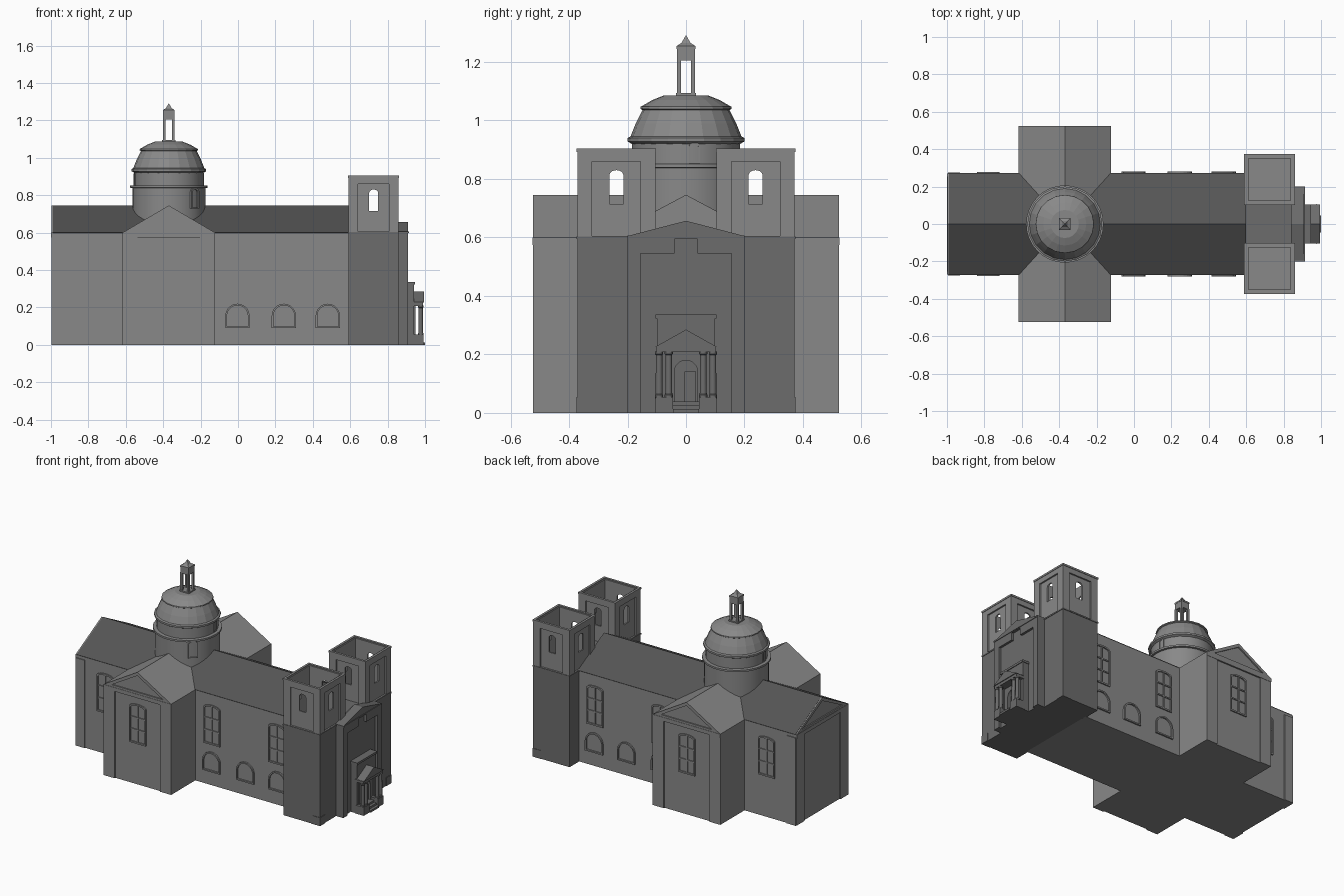
import bpy, bmesh, math
from mathutils import Matrix

if "Cube" in bpy.data.objects:
    bpy.data.objects.remove(bpy.data.objects["Cube"])

CX = -0.37  # crossing centre


def grey(name, v):
    m = bpy.data.materials.new(name)
    m.diffuse_color = (v, v, v, 1)
    m.use_nodes = True
    m.node_tree.nodes["Principled BSDF"].inputs["Base Color"].default_value = m.diffuse_color
    return m


STONE, DARK_STONE, SLATE = grey('stone', .25), grey('dark_stone', .15), grey('slate', .09)


def make(name, bm, mat=Matrix()):
    bmesh.ops.recalc_face_normals(bm, faces=bm.faces)
    bm.transform(mat)
    me = bpy.data.meshes.new(name)
    bm.to_mesh(me)
    bm.free()
    ob = bpy.data.objects.new(name, me)
    bpy.context.collection.objects.link(ob)
    return ob


def wall(x, y, turn=0):
    """Wall frame: local x along wall, local -y outward, z up."""
    return Matrix.Translation((x, y, 0)) @ Matrix.Rotation(math.radians(turn), 4, 'Z')


def prism(name, pts, y0, y1, mat=Matrix(), hole=None):
    """Extrude a (u, z) outline from y0 to y1, optionally with a matching hole loop."""
    bm = bmesh.new()
    loops = [[[bm.verts.new((u, y, z)) for u, z in p] for y in (y0, y1)]
             for p in ([pts, hole] if hole else [pts])]
    n = len(pts)
    for a, b in loops:
        for i in range(n):
            j = (i + 1) % n
            bm.faces.new((a[i], a[j], b[j], b[i]))
    for k in (0, 1):
        if hole:
            o, h = loops[0][k], loops[1][k]
            for i in range(n):
                j = (i + 1) % n
                bm.faces.new((o[i], o[j], h[j], h[i]))
        else:
            bm.faces.new(loops[0][k])
    return make(name, bm, mat)


def box(name, x0, x1, y0, y1, z0, z1, mat=Matrix()):
    return prism(name, [(x0, z0), (x1, z0), (x1, z1), (x0, z1)], y0, y1, mat)


def arch(w, z0, z1, rise, n=10):
    """Outline of an opening with an elliptical head."""
    pts = [(-w, z0), (w, z0)]
    for i in range(n + 1):
        a = math.pi * i / n
        pts.append((w * math.cos(a), z1 - rise + rise * math.sin(a)))
    return pts


def lathe(name, profile, seg, smooth=False):
    bm = bmesh.new()
    rings = [[bm.verts.new((r * math.cos(2 * math.pi * i / seg),
                            r * math.sin(2 * math.pi * i / seg), z)) for i in range(seg)]
             for r, z in profile]
    for a, b in zip(rings, rings[1:]):
        for i in range(seg):
            j = (i + 1) % seg
            bm.faces.new((a[i], a[j], b[j], b[i]))
    bm.faces.new(rings[0])
    bm.faces.new(rings[-1])
    ob = make(name, bm)
    if smooth:
        bpy.ops.object.select_all(action='DESELECT')
        ob.select_set(True)
        bpy.context.view_layer.objects.active = ob
        bpy.ops.object.shade_smooth_by_angle(angle=math.radians(30))
    return ob


def cut(ob, cutters):
    bpy.context.view_layer.objects.active = ob
    for c in cutters:
        m = ob.modifiers.new('cut', 'BOOLEAN')
        m.operation = 'DIFFERENCE'
        m.solver = 'EXACT'
        m.object = c
        bpy.ops.object.modifier_apply(modifier=m.name)
        bpy.data.objects.remove(c)


def tall_window(mat):
    prism('tall_window_frame', arch(.06, .27, .53, .02), -.008, .01, mat,
          arch(.052, .28, .52, .018))
    box('window_mullion', -.004, .004, -.006, .01, .28, .52, mat)
    for z in (.36, .44):
        box('window_bar', -.052, .052, -.006, .01, z - .004, z + .004, mat)


def low_window(mat):
    prism('arched_window_frame', arch(.065, .09, .22, .065), -.01, .01, mat,
          arch(.056, .099, .211, .056))


# Nave and transept walls with gabled roofs
def gable(w):
    return [(-w, 0), (w, 0), (w, .6), (0, .745), (-w, .6)]


prism('nave', gable(.27), -.6, .99, wall(0, 0, 90))
prism('nave_roof', [(-.27, .599), (0, .743), (.27, .599), (.272, .601), (0, .746), (-.272, .601)],
      -.6, .99, wall(0, 0, 90))
prism('transept', gable(.247), -.515, .515, wall(CX, 0))

# Gable ends: corner pilasters, cornice, raking pediment trim
ends = [(wall(CX, -.515), .247), (wall(CX, .515, 180), .247), (wall(-.99, 0, -90), .27)]
for m, w in ends:
    for s in (-1, 1):
        a, b = sorted((s * w, s * (w - .08)))
        box('corner_pilaster', a, b, -.008, .01, 0, .58, m)
    box('gable_cornice', -w, w, -.01, .01, .575, .6, m)
    prism('pediment_trim', [(-w, .6), (w, .6), (0, .745)], -.008, .01, m,
          [(-w + .06, .613), (w - .06, .613), (0, .722)])
for m, w in ends[:2]:
    tall_window(m)

# Side windows, mirrored front and back
for s in (-1, 1):
    t = 0 if s < 0 else 180
    for x in (-.003, .245, .48):
        low_window(wall(x, s * .27, t))
    for x in (-.78, 0, .475):
        tall_window(wall(x, s * .27, t))
    box('end_side_pilaster', -.995, -.93, s * .27 - .006, s * .27 + .006, 0, .58)

# Drum and faceted dome
T = Matrix.Translation((CX, 0, 0))
drum = lathe('drum', [(.195, 0), (.195, .838), (.207, .84), (.207, .852), (.185, .853),
                      (.185, .925)], 32, True)
dome = lathe('dome', [(.185, .92), (.2, .928), (.2, .94), (.19, .945), (.172, .99), (.149, 1.036),
                      (.156, 1.04), (.155, 1.047), (.115, 1.07), (.075, 1.086)], 20)
for ob in (drum, dome):
    ob.location.x = CX
for a in (99, 279):
    m = T @ Matrix.Rotation(math.radians(a), 4, 'Z') @ Matrix.Translation((0, -.183, 0))
    prism('drum_window', arch(.019, .853, .925, .015), -.004, .01, m, arch(.014, .86, .92, .012))
m = T @ Matrix.Rotation(math.radians(45), 4, 'Z') @ Matrix.Translation((0, -.193, 0))
prism('drum_door', arch(.03, .73, .84, .02), -.008, .01, m, arch(.02, .735, .83, .015))

# Lantern
box('lantern_base', -.035, .035, -.035, .035, 1.08, 1.094, T)
for sx in (-1, 1):
    for sy in (-1, 1):
        box('lantern_post', sx * .024 - .007, sx * .024 + .007,
            sy * .024 - .007, sy * .024 + .007, 1.09, 1.21, T)
box('lantern_head', -.03, .03, -.03, .03, 1.205, 1.25, T)
spire = lathe('lantern_spire', [(.045, 1.245), (.045, 1.255), (.022, 1.265), (.002, 1.29)], 4)
spire.matrix_world = T @ Matrix.Rotation(math.pi / 4, 4, 'Z')

# Twin towers with hollow belfries
for s in (-1, 1):
    h = .133
    M = Matrix.Translation((.725, s * .238, 0))
    box('tower_base', -h, h, -h, h, 0, .6, M)
    box('tower_cornice', -h - .003, h + .003, -h - .003, h + .003, .594, .603, M)
    belfry = box('belfry', -h, h, -h, h, .6, .9, M)
    cutters = [box('cut', -.113, .113, -.113, .113, .615, 1, M)]
    turns = [M @ Matrix.Rotation(k * math.pi / 2, 4, 'Z') for k in range(4)]
    for R in turns:
        cutters.append(box('cut', -.083, .083, -.2, -h + .01, .605, .86, R))
    for R in turns[:2]:
        cutters.append(prism('cut', arch(.024, .715, .83, .018), -.3, .3, R))
    cut(belfry, cutters)
    for R in turns:
        box('belfry_rim', -h - .003, h + .003, -h - .003, .012 - h, .893, .905, R)
    # outer corner plinth
    a, b = sorted((s * .32, s * .374))
    box('tower_plinth', .8, .862, a, b, 0, .055)

# Entrance front between the towers
F = wall(0, 0, 90)
prism('facade_core', [(-.195, 0), (.195, 0), (.195, .6), (0, .65), (-.195, .6)], -.895, -.84, F)
box('facade_link', .59, .86, -.12, .12, 0, .61)
half = [(.2, 0), (.155, 0), (.155, .545), (.04, .545), (.04, .595)]
roof = [(-.2, .605), (0, .657), (.2, .605)]
prism('facade_pilasters_and_pediment', half + [(-u, z) for u, z in half[::-1]] + roof,
      -.91, -.85, F)
box('facade_cornice', -.2, .2, -.914, -.85, .598, .607, F)

# Entrance porch
surround = box('door_surround', -.1, .1, -.94, -.88, 0, .325, F)
cut(surround, [prism('cut', arch(.04, .03, .18, .04), -1.1, -.915, F)])
box('surround_cap', -.104, .104, -.945, -.88, .322, .336, F)
box('porch_beam', -.103, .103, -.99, -.93, .208, .228, F)
prism('porch_pediment', [(-.105, .226), (.105, .226), (0, .285)], -.995, -.93, F)
box('door_leaf', -.005, .034, -.93, -.91, .03, .142, F)
for s in (-1, 1):
    a, b = sorted((s * .045, s * .104))
    box('column_plinth', a, b, -.993, -.93, 0, .055, F)
    a, b = sorted((s * .067, s * .085))
    box('porch_wall_pilaster', a, b, -.948, -.93, .055, .21, F)
    for y in (.059, .092):
        col = lathe('porch_column', [(.014, .05), (.014, .062), (.012, .064), (.011, .198),
                                     (.014, .201), (.014, .21)], 16, True)
        col.location = (.977, s * y, 0)
for k in range(3):
    box('entrance_step', -.045, .045, -1 + k * .018, -.92, k * .013, (k + 1) * .013, F)

# Greys: slate nave roof, darker entrance front, stone elsewhere
for ob in bpy.data.objects:
    dark = ob.name.startswith(('tower', 'facade', 'door', 'surround', 'porch', 'column', 'entrance'))
    ob.data.materials.clear()
    ob.data.materials.append(SLATE if 'nave_roof' in ob.name else DARK_STONE if dark else STONE)
